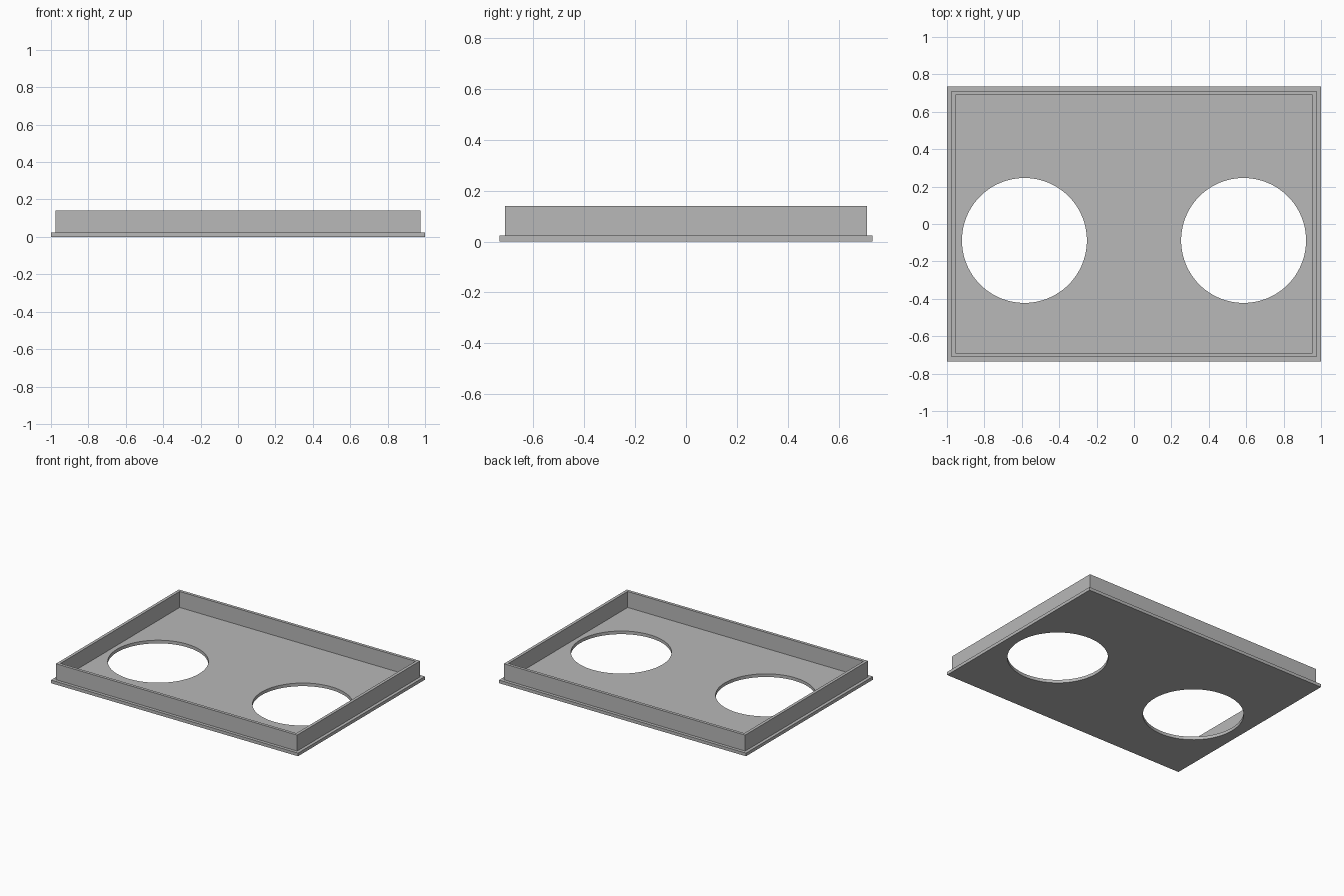
import bpy, bmesh
from mathutils import Matrix, Vector

if "Cube" in bpy.data.objects:
    bpy.data.objects.remove(bpy.data.objects["Cube"])

WIDTH, DEPTH = 2.0, 1.468
FLANGE, HEIGHT = 0.023, 0.14
LEDGE, WALL = 0.023, 0.022
HOLE_X, HOLE_Y, HOLE_R = 0.586, -0.088, 0.334

grey = bpy.data.materials.new("neutral grey")
grey.use_nodes = True
colour = (0.48, 0.48, 0.48, 1)
grey.diffuse_color = colour
grey.node_tree.nodes["Principled BSDF"].inputs["Base Color"].default_value = colour


def make_object(name, bm):
    bmesh.ops.recalc_face_normals(bm, faces=bm.faces)
    mesh = bpy.data.meshes.new(name)
    bm.to_mesh(mesh)
    bm.free()
    mesh.materials.append(grey)
    obj = bpy.data.objects.new(name, mesh)
    bpy.context.collection.objects.link(obj)
    return obj


def inset_and_move(bm, face, inset, dz):
    """Inset a face, then raise or sink it with vertical sides."""
    bmesh.ops.inset_region(bm, faces=[face], thickness=inset, use_even_offset=True)
    result = bmesh.ops.extrude_discrete_faces(bm, faces=[face])
    face = result["faces"][0]
    bmesh.ops.translate(bm, verts=face.verts, vec=(0, 0, dz))
    return face


# Flanged tray: base plate, raised rim, recessed floor
bm = bmesh.new()
bmesh.ops.create_cube(bm, size=1, matrix=Matrix.Translation((0, 0, FLANGE / 2))
                      @ Matrix.Diagonal((WIDTH, DEPTH, FLANGE, 1)))
bm.normal_update()
top = max(bm.faces, key=lambda f: f.calc_center_median().z)
rise = HEIGHT - FLANGE
top = inset_and_move(bm, top, LEDGE, rise)
bm.normal_update()
inset_and_move(bm, top, WALL, -rise)
tray = make_object("tray", bm)

# Two round openings through the floor
bm = bmesh.new()
for side in (-1, 1):
    bmesh.ops.create_cone(bm, cap_ends=True, segments=96, radius1=HOLE_R, radius2=HOLE_R,
                          depth=0.1, matrix=Matrix.Translation((side * HOLE_X, HOLE_Y, 0.01)))
cutter = make_object("hole_cutter", bm)
cutter.hide_render = True

cut = tray.modifiers.new("holes", 'BOOLEAN')
cut.operation = 'DIFFERENCE'
cut.solver = 'EXACT'
cut.object = cutter
bpy.context.view_layer.objects.active = tray
tray.select_set(True)
bpy.ops.object.modifier_apply(modifier=cut.name)
bpy.data.objects.remove(cutter)

# Smooth hole walls, crisp box edges
bpy.ops.object.shade_smooth_by_angle(angle=0.5)
